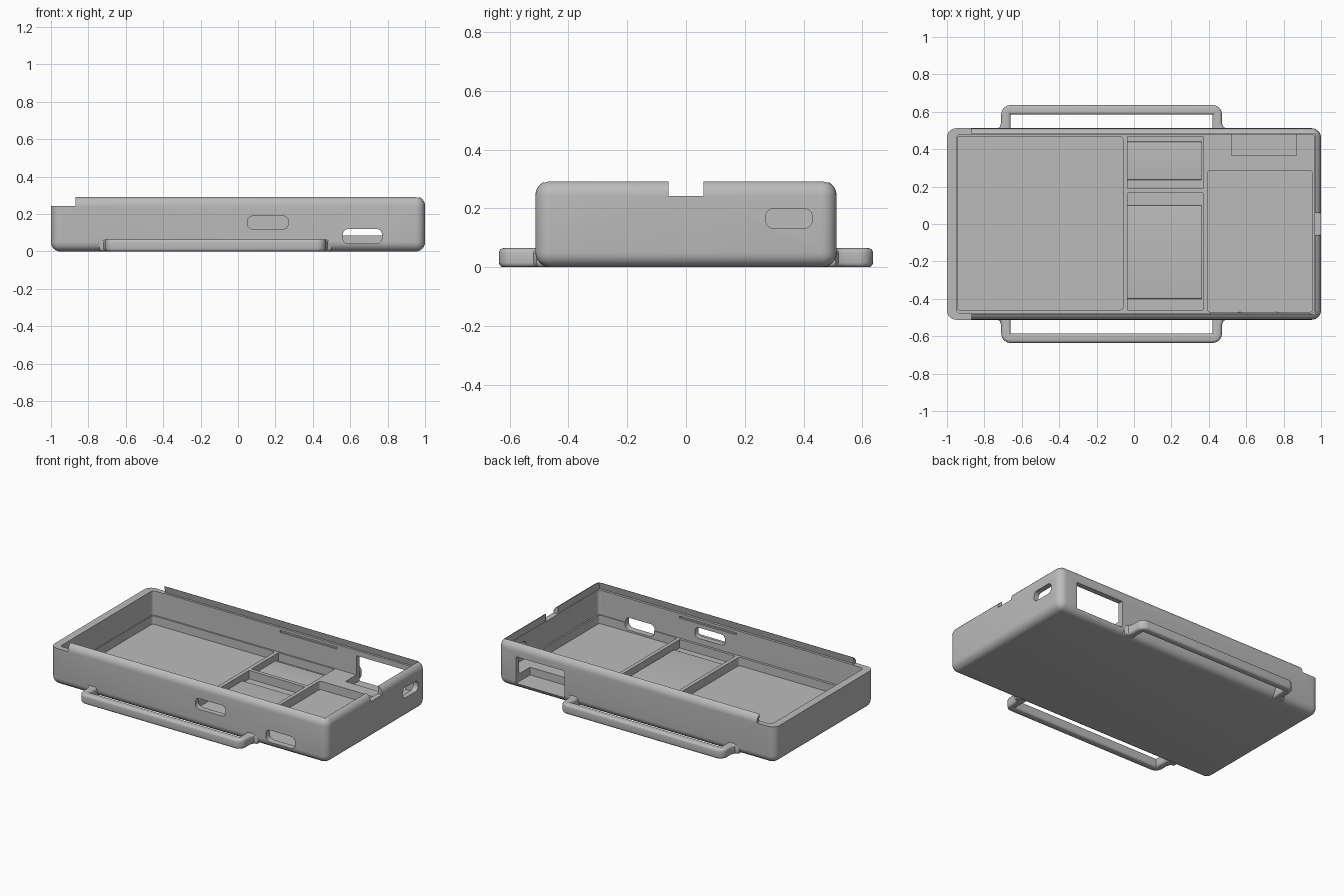
import bpy
import bmesh
import math
from mathutils import Vector

old = bpy.data.objects.get("Cube")
if old:
    bpy.data.objects.remove(old, do_unlink=True)

# Single plastic colour
GREY = (0.5, 0.5, 0.5, 1)
plastic = bpy.data.materials.new("grey plastic")
plastic.use_nodes = True
plastic.diffuse_color = GREY
plastic.node_tree.nodes["Principled BSDF"].inputs["Base Color"].default_value = GREY


def finish(name, bm):
    bmesh.ops.recalc_face_normals(bm, faces=bm.faces[:])
    mesh = bpy.data.meshes.new(name)
    bm.to_mesh(mesh)
    bm.free()
    mesh.materials.append(plastic)
    ob = bpy.data.objects.new(name, mesh)
    bpy.context.collection.objects.link(ob)
    return ob


def round_edges(bm, edges, radius, segments=6):
    bmesh.ops.bevel(bm, geom=edges, offset=radius, offset_type="OFFSET",
                    segments=segments, profile=0.5, affect="EDGES", clamp_overlap=True)


def box(name, x, y, z, radius=0, axis=None):
    """Box from ranges; rounds the edges along one axis, or all of them."""
    bm = bmesh.new()
    bmesh.ops.create_cube(bm, size=1)
    for v in bm.verts:
        v.co = Vector([r[0] if c < 0 else r[1] for c, r in zip(v.co, (x, y, z))])
    if radius:
        edges = [e for e in bm.edges if axis is None
                 or abs((e.verts[0].co - e.verts[1].co).normalized()[axis]) > 0.9]
        round_edges(bm, edges, radius)
    return finish(name, bm)


def prism(name, points, offset, bm=None):
    bm = bmesh.new()
    face = bm.faces.new([bm.verts.new(p) for p in points])
    moved = bmesh.ops.extrude_face_region(bm, geom=[face])["geom"]
    bmesh.ops.translate(bm, vec=offset,
                        verts=[g for g in moved if isinstance(g, bmesh.types.BMVert)])
    return finish(name, bm)


# Rounded outer shell
case = box("case", (-1, 1), (-0.512, 0.512), (0, 0.295), 0.05)

# Hollow interior, compartments, and lid track
X, Y, Z = 0, 1, 2
FLOOR, RIB = 0.03, 0.085
cutters = [
    box("cavity", (-0.95, 0.965), (-0.476, 0.478), (RIB, 0.5), 0.02, Z),
    box("large_bay", (-0.945, -0.06), (-0.46, 0.468), (FLOOR, 0.2), 0.015, Z),
    box("middle_front_bay", (-0.035, 0.368), (-0.46, 0.165), (FLOOR, 0.2)),
    box("middle_back_bay", (-0.035, 0.368), (0.19, 0.468), (FLOOR, 0.2)),
    box("right_bay", (0.392, 0.955), (-0.47, 0.285), (FLOOR, 0.2), 0.015, Z),
    box("back_window", (0.52, 0.87), (0.365, 0.7), (0.035, 0.21)),
    box("front_slot", (0.05, 0.27), (-0.7, -0.4), (0.12, 0.19), 0.03, Y),
    box("front_port", (0.56, 0.77), (-0.7, -0.4), (0.042, 0.12), 0.03, Y),
    box("side_port", (0.9, 1.1), (0.27, 0.43), (0.132, 0.2), 0.03, X),
    box("side_notch", (0.9, 1.1), (-0.06, 0.06), (0.243, 0.4)),
    box("open_end", (-1.1, -0.87), (-0.7, 0.7), (0.243, 0.4)),
    prism("lid_track", [(-0.9, -0.492, 0.245), (-0.9, 0.492, 0.245),
                        (-0.9, 0.478, 0.31), (-0.9, -0.478, 0.31)], (1.867, 0, 0)),
    box("snap_grooves", (-0.03, 0.38), (-0.488, 0.488), (0.215, 0.228)),
]
for cutter in cutters:
    cutter.hide_render = True
    mod = case.modifiers.new(cutter.name, "BOOLEAN")
    mod.operation = "DIFFERENCE"
    mod.solver = "EXACT"
    mod.object = cutter

# Bake the cuts into the shell and discard the helpers
bpy.context.view_layer.update()
graph = bpy.context.evaluated_depsgraph_get()
baked = bpy.data.meshes.new_from_object(case.evaluated_get(graph))
case.modifiers.clear()
case.data = baked
for cutter in cutters:
    bpy.data.objects.remove(cutter, do_unlink=True)

parts = [case]

# Raised pads in the two middle compartments
for name, span in (("front_pad", (-0.4, 0.1)), ("back_pad", (0.235, 0.44))):
    parts.append(box(name, (-0.034, 0.362), span, (0.02, 0.045), 0.008, X))


# Side carrying loops with flared feet
def handle(name, side):
    outline = [(-0.74, 0.475), (-0.74, 0.508), (-0.718, 0.518), (-0.71, 0.54),
               (-0.71, 0.636), (0.47, 0.636), (0.47, 0.54), (0.478, 0.518),
               (0.5, 0.508), (0.5, 0.475), (0.42, 0.475), (0.42, 0.585),
               (-0.66, 0.585), (-0.66, 0.475)]
    bm = bmesh.new()
    face = bm.faces.new([bm.verts.new((x, y * side, 0)) for x, y in outline])
    moved = bmesh.ops.extrude_face_region(bm, geom=[face])["geom"]
    bmesh.ops.translate(bm, vec=(0, 0, 0.065),
                        verts=[g for g in moved if isinstance(g, bmesh.types.BMVert)])
    bmesh.ops.recalc_face_normals(bm, faces=bm.faces[:])
    corners = [e for e in bm.edges if all(abs(v.co.y) > 0.63 for v in e.verts)
               and abs(e.verts[0].co.z - e.verts[1].co.z) > 0.05]
    round_edges(bm, corners, 0.05)
    rims = [e for e in bm.edges if abs(e.verts[0].co.z - e.verts[1].co.z) < 0.001
            and any(abs(v.co.y) > 0.48 for v in e.verts)]
    round_edges(bm, rims, 0.016, 4)
    return finish(name, bm)


parts += [handle("front_handle", -1), handle("back_handle", 1)]

# Smooth the rounded edges only
bpy.ops.object.select_all(action="DESELECT")
for ob in parts:
    ob.select_set(True)
bpy.context.view_layer.objects.active = case
bpy.ops.object.shade_smooth_by_angle(angle=math.radians(30))
